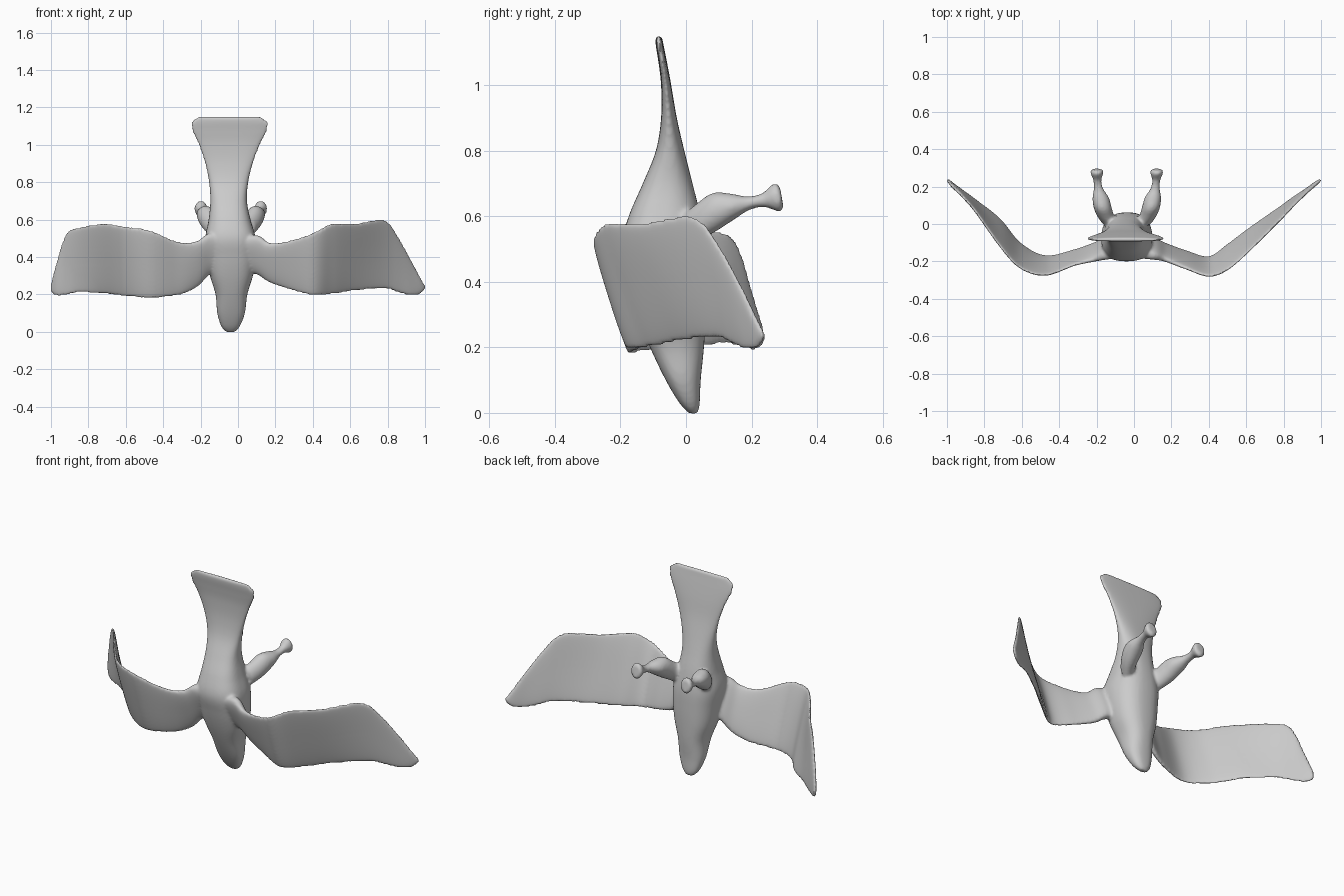
import bpy, bmesh
from math import sin, cos, pi
from mathutils import Vector

if "Cube" in bpy.data.objects:
    bpy.data.objects.remove(bpy.data.objects["Cube"])


def spline(rows, steps):
    """Catmull-Rom interpolation through rows of numbers."""
    rows = [Vector(r) for r in rows]
    out = []
    for i in range(len(rows) - 1):
        a, b, c, d = rows[max(i - 1, 0)], rows[i], rows[i + 1], rows[min(i + 2, len(rows) - 1)]
        for s in range(steps):
            t = s / steps
            out.append(0.5 * (2 * b + (c - a) * t + (2 * a - 5 * b + 4 * c - d) * t * t
                              + (3 * b - a - 3 * c + d) * t ** 3))
    return out + [rows[-1]]


def power(v, e):
    return abs(v) ** e * (1 if v >= 0 else -1)


def loft(name, rings):
    """Skin closed rings of points and cap both ends."""
    bm = bmesh.new()
    vs = [[bm.verts.new(p) for p in r] for r in rings]
    n = len(vs[0])
    for a, b in zip(vs, vs[1:]):
        for i in range(n):
            bm.faces.new((a[i], a[(i + 1) % n], b[(i + 1) % n], b[i]))
    bm.faces.new(vs[0][::-1])
    bm.faces.new(vs[-1])
    bmesh.ops.recalc_face_normals(bm, faces=bm.faces)
    me = bpy.data.meshes.new(name)
    bm.to_mesh(me)
    bm.free()
    ob = bpy.data.objects.new(name, me)
    bpy.context.collection.objects.link(ob)
    return ob


ANG = [2 * pi * i / 40 for i in range(40)]

# Body and tail: z, centre x, half width, front y, back y
body_rows = [(-.002, -.04, .022, .01, .036), (.03, -.04, .05, -.02, .042), (.1, -.037, .074, -.062, .045),
             (.2, -.035, .085, -.11, .055), (.3, -.035, .115, -.15, .06), (.4, -.035, .13, -.18, .062),
             (.5, -.04, .135, -.2, .06), (.6, -.045, .112, -.175, .045), (.7, -.05, .098, -.132, .02),
             (.8, -.05, .105, -.092, -.005), (.9, -.048, .128, -.076, -.028), (1.0, -.046, .165, -.076, -.045),
             (1.07, -.045, .2, -.084, -.058), (1.12, -.045, .205, -.092, -.068), (1.152, -.045, .168, -.094, -.074)]
rings = []
for z, cx, hw, f, b in spline(body_rows, 6):
    cy, hd = (f + b) / 2, (b - f) / 2
    rings.append([(cx + hw * power(cos(a), .8), cy + hd * power(sin(a), .7 if sin(a) < 0 else .95), z)
                  for a in ANG])
parts = [loft("body", rings)]

# Wings: x, top y, top z, bottom y, bottom z, half thickness
right_rows = [(-.02, -.16, .5, -.08, .34, .04), (.1, -.175, .515, -.09, .31, .035), (.17, -.195, .475, -.11, .265, .022),
              (.28, -.24, .49, -.145, .225, .014), (.4, -.28, .53, -.175, .195, .012), (.5, -.245, .58, -.11, .2, .012),
              (.62, -.14, .58, -.02, .218, .012), (.78, .02, .6, .09, .23, .011), (.85, .095, .52, .14, .21, .011),
              (.92, .165, .395, .185, .192, .01), (.97, .21, .3, .22, .2, .01), (.998, .235, .25, .238, .225, .007)]
left_rows = [(-.05, -.16, .5, -.08, .34, .04), (-.15, -.175, .525, -.09, .31, .035), (-.22, -.195, .485, -.11, .24, .022),
             (-.32, -.22, .483, -.14, .195, .014), (-.475, -.275, .545, -.17, .18, .012), (-.61, -.235, .566, -.1, .19, .012),
             (-.72, -.115, .58, .03, .203, .012), (-.85, .07, .56, .13, .208, .011), (-.92, .15, .525, .18, .195, .01),
             (-.97, .2, .37, .215, .192, .01), (-.998, .235, .26, .238, .21, .007)]
for name, rows in (("right_wing", right_rows), ("left_wing", left_rows)):
    pts = spline(rows, 6)
    rings = []
    for i, (x, ty, tz, by, bz, t) in enumerate(pts):
        top, bot = Vector((x, ty, tz)), Vector((x, by, bz))
        p, q = pts[max(i - 1, 0)], pts[min(i + 1, len(pts) - 1)]
        along = Vector((q[0] - p[0], (q[1] + q[3] - p[1] - p[3]) / 2, 0))
        half = (top - bot) / 2
        n = along.cross(half).normalized()
        rings.append([(top + bot) / 2 + half * power(cos(a), .8) + n * t * power(sin(a), .7) for a in ANG])
    parts.append(loft(name, rings))

# Legs with flared feet: y, z, outward drift, half width, half height
leg_rows = [(.0, .555, 0, .045, .05), (.045, .587, .03, .046, .054), (.09, .615, .046, .048, .056),
            (.14, .63, .056, .044, .04), (.19, .64, .068, .025, .021), (.235, .649, .074, .022, .021),
            (.268, .656, .076, .033, .04), (.284, .658, .076, .034, .043), (.292, .66, .076, .026, .03)]
for name, x0, side in (("right_leg", .045, 1), ("left_leg", -.122, -1)):
    rings = [[(x0 + side * d + w * cos(a), y - .18 * h * sin(a), z + h * sin(a)) for a in ANG]
             for y, z, d, w, h in spline(leg_rows, 4)]
    parts.append(loft(name, rings))

# Fuse the parts into one smooth skin
bpy.ops.object.select_all(action='DESELECT')
for p in parts:
    p.select_set(True)
bpy.context.view_layer.objects.active = parts[0]
bpy.ops.object.join()
bird = bpy.context.object
bird.name = "bird"
m = bird.modifiers.new("fuse", 'REMESH')
m.mode = 'VOXEL'
m.voxel_size = .008
m.use_smooth_shade = True
s = bird.modifiers.new("soften", 'SMOOTH')
s.factor = .5
s.iterations = 6
bpy.ops.object.shade_smooth()
